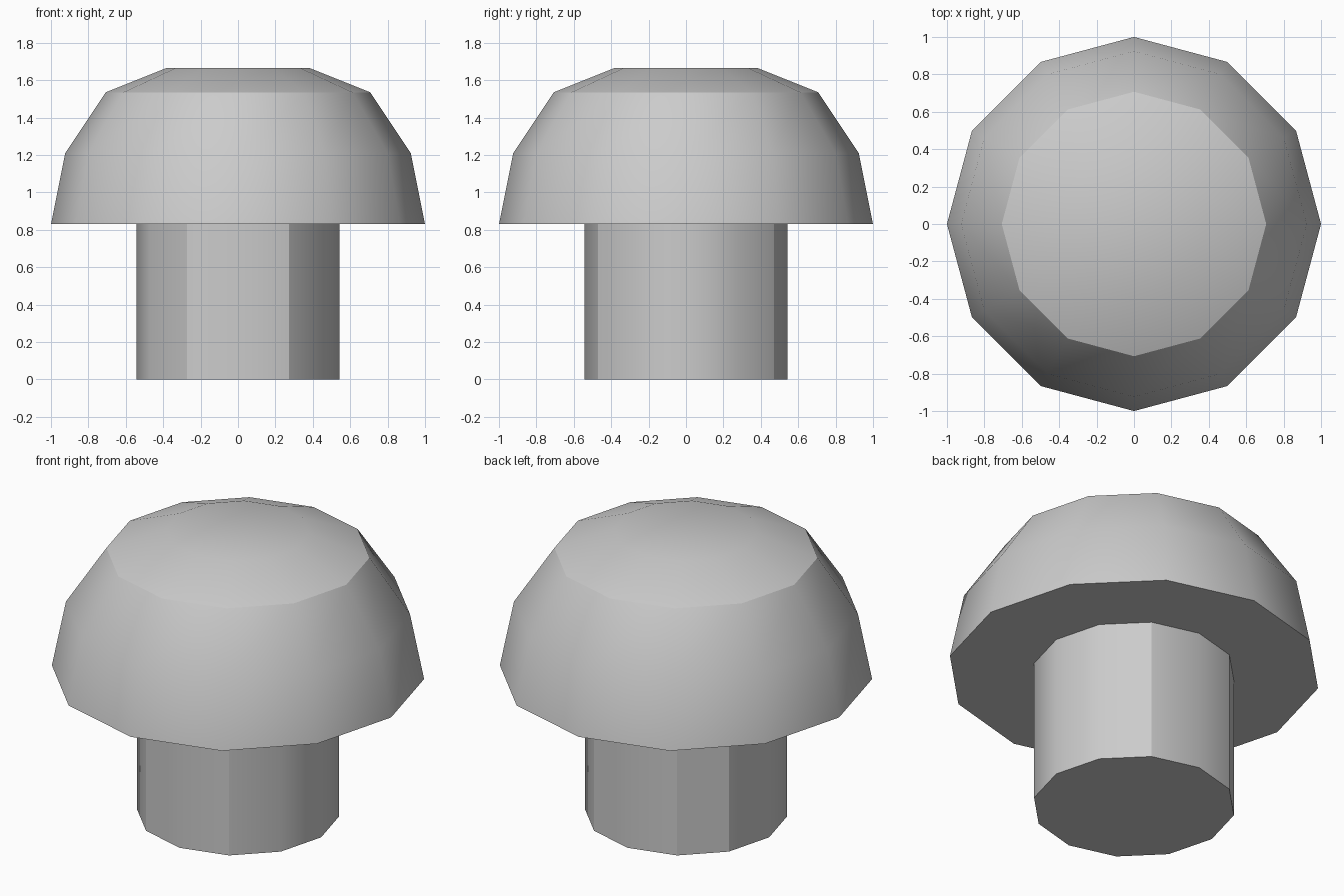
import bpy
import bmesh
from math import cos, sin, pi, radians, atan2, degrees

cube = bpy.data.objects.get("Cube")
if cube:
    bpy.data.objects.remove(cube, do_unlink=True)

SIDES = 12

grey = bpy.data.materials.new("light grey")
grey.use_nodes = True
colour = (0.6, 0.6, 0.6, 1)
grey.diffuse_color = colour
grey.node_tree.nodes["Principled BSDF"].inputs["Base Color"].default_value = colour


def turned(name, profile, sharp_corners=()):
    """Closed twelve-sided body turned around z from (radius, height) pairs."""
    bm = bmesh.new()
    rings = [[bm.verts.new((r * cos(2 * pi * i / SIDES), r * sin(2 * pi * i / SIDES), z))
              for i in range(SIDES)] for r, z in profile]
    for low, high in zip(rings, rings[1:]):
        for i in range(SIDES):
            j = (i + 1) % SIDES
            bm.faces.new((low[i], low[j], high[j], high[i]))
    bm.faces.new(rings[0][::-1])
    bm.faces.new(rings[-1])
    mesh = bpy.data.meshes.new(name)
    bm.to_mesh(mesh)
    bm.free()
    mesh.materials.append(grey)
    obj = bpy.data.objects.new(name, mesh)
    bpy.context.collection.objects.link(obj)

    # Soft facets, with creases at the rims
    bpy.ops.object.select_all(action='DESELECT')
    obj.select_set(True)
    bpy.context.view_layer.objects.active = obj
    bpy.ops.object.shade_smooth_by_angle(angle=radians(30.5))

    # Chosen upright corners stay crisp
    for edge in mesh.edges:
        a, b = (mesh.vertices[v].co for v in edge.vertices)
        if abs(a.z - b.z) > 0.1 and round(degrees(atan2(a.y, a.x))) in sharp_corners:
            edge.use_edge_sharp = True
    return obj


# Stem
turned("stem", [(0.543, 0), (0.543, 0.83)], (-120, -60, 60, 120, 150))

# Domed cap with a flattened crown
turned("cap", [(1, 0.83), (0.924, 1.21), (0.707, 1.535), (0.383, 1.665)])
